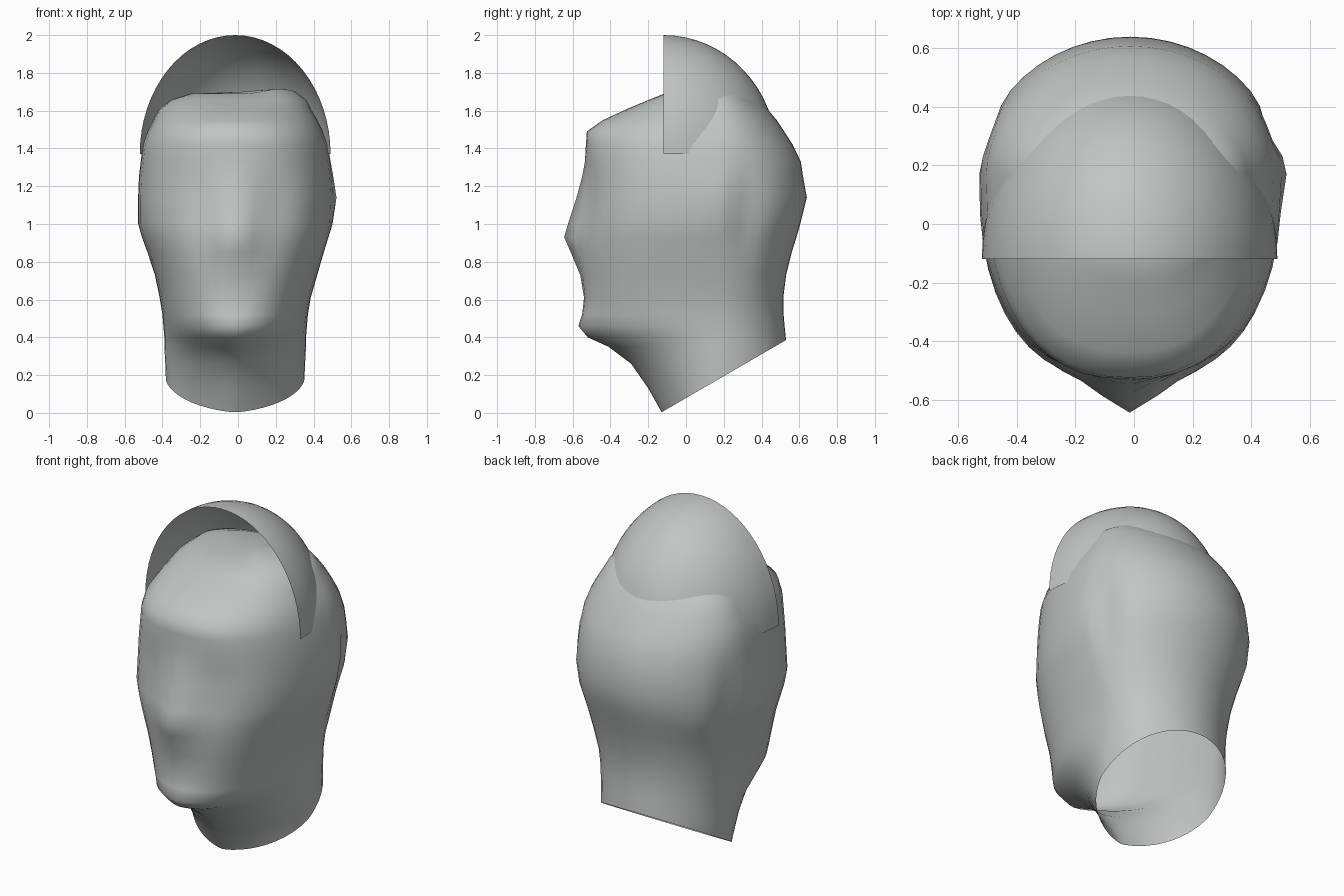
import bpy, bmesh, math
from mathutils import Vector

if "Cube" in bpy.data.objects:
    bpy.data.objects.remove(bpy.data.objects["Cube"])

def material(name, rgb):
    m = bpy.data.materials.new(name)
    m.diffuse_color = (*rgb, 1)
    m.use_nodes = True
    m.node_tree.nodes["Principled BSDF"].inputs["Base Color"].default_value = m.diffuse_color
    return m

grey = material("pale grey", (0.53, 0.565, 0.55))

def add_object(name, bm, angle):
    bmesh.ops.recalc_face_normals(bm, faces=bm.faces)
    mesh = bpy.data.meshes.new(name)
    bm.to_mesh(mesh)
    bm.free()
    ob = bpy.data.objects.new(name, mesh)
    bpy.context.collection.objects.link(ob)
    mesh.materials.append(grey)
    bpy.context.view_layer.objects.active = ob
    ob.select_set(True)
    bpy.ops.object.shade_smooth_by_angle(angle=math.radians(angle))
    ob.select_set(False)
    return ob

def gauss(v, centre, width):
    return math.exp(-((v - centre) / width) ** 2)

# Head sections: height, front y, back y, left x, right x, front squareness, nose depth
SECTIONS = [
    (-0.03, -0.11, 0.55, -0.38, 0.35, 1.5, 0),
    (0.13, -0.20, 0.55, -0.38, 0.35, 1.55, 0),
    (0.26, -0.29, 0.54, -0.385, 0.355, 1.65, 0),
    (0.35, -0.41, 0.532, -0.39, 0.36, 1.65, 0),
    (0.40, -0.52, 0.528, -0.39, 0.36, 1.75, 0),
    (0.46, -0.57, 0.522, -0.395, 0.365, 1.95, 0),
    (0.52, -0.55, 0.517, -0.40, 0.37, 2.15, 0),
    (0.61, -0.54, 0.515, -0.415, 0.385, 2.3, 0),
    (0.73, -0.545, 0.53, -0.44, 0.42, 2.4, 0.015),
    (0.85, -0.55, 0.56, -0.48, 0.455, 2.45, 0.06),
    (0.93, -0.55, 0.585, -0.51, 0.48, 2.45, 0.095),
    (1.00, -0.545, 0.605, -0.53, 0.50, 2.45, 0.08),
    (1.14, -0.53, 0.64, -0.53, 0.505, 2.45, 0.05),
    (1.25, -0.525, 0.62, -0.525, 0.50, 2.45, 0.025),
    (1.33, -0.525, 0.608, -0.515, 0.49, 2.45, 0.01),
    (1.42, -0.53, 0.565, -0.505, 0.475, 2.4, 0),
    (1.49, -0.525, 0.52, -0.48, 0.45, 2.35, 0),
    (1.55, -0.44, 0.48, -0.45, 0.42, 2.25, 0),
    (1.61, -0.31, 0.43, -0.415, 0.385, 2.2, 0),
    (1.66, -0.19, 0.37, -0.35, 0.36, 2.2, 0),
    (1.69, -0.11, 0.30, -0.25, 0.30, 2.2, 0),
]
SIDES = 48
MID_Y = 0.17

bm = bmesh.new()
rings = []
for z, front, back, left, right, square, nose in SECTIONS:
    ring = []
    cx, w = (left + right) / 2, (right - left) / 2
    for i in range(SIDES):
        a = math.tau * i / SIDES
        c, s = math.cos(a), math.sin(a)
        e = 2 / square if s < 0 else 1.0
        x = cx + w * math.copysign(abs(c) ** e, c)
        y = MID_Y + (back - MID_Y if s > 0 else front - MID_Y) * abs(s) ** e
        if s < 0:
            # nose ridge and shallow eye sockets
            y -= nose * gauss(x, -0.015, 0.105)
            y += 0.015 * gauss(abs(x), 0.2, 0.1) * gauss(z, 1.12, 0.12)
        # ear ridge with a hollow behind it
        if c > 0.6:
            x += 0.025 * gauss(y, 0.2, 0.05) * gauss(z, 1.14, 0.1)
        if abs(c) > 0.5:
            x -= math.copysign(0.035, c) * gauss(y, 0.31, 0.08) * gauss(z, 1.03, 0.2)
        # slight rise on one side of the crown
        lift = 0.025 * gauss(x, 0.22, 0.1) if z > 1.68 else 0
        ring.append(bm.verts.new((x, y, z + lift)))
    rings.append(ring)
for low, high in zip(rings, rings[1:]):
    for i in range(SIDES):
        j = (i + 1) % SIDES
        bm.faces.new((low[i], low[j], high[j], high[i]))
# crown
tip = bm.verts.new((0.02, 0.1, 1.70))
for i in range(SIDES):
    bm.faces.new((rings[-1][i], rings[-1][(i + 1) % SIDES], tip))
# slanted open neck
bmesh.ops.bisect_plane(bm, geom=bm.verts[:] + bm.edges[:] + bm.faces[:],
                       plane_co=Vector((0, -0.13, 0.003)),
                       plane_no=Vector((0, -0.58, 1)), clear_inner=True)
add_object("head", bm, 100)

# Hair cap: open quarter of an ellipsoid
bm = bmesh.new()
COLS, ROWS = 32, 16
top = bm.verts.new((-0.015, -0.12, 2.0))
previous = None
for r in range(1, ROWS + 1):
    p = math.pi / 2 * r / ROWS
    row = []
    for k in range(COLS + 1):
        a = math.pi * k / COLS
        row.append(bm.verts.new((-0.015 + 0.505 * math.sin(p) * math.cos(a),
                                 -0.12 + 0.60 * math.sin(p) * math.sin(a),
                                 1.37 + 0.63 * math.cos(p))))
    for k in range(COLS):
        if previous:
            bm.faces.new((previous[k], row[k], row[k + 1], previous[k + 1]))
        else:
            bm.faces.new((top, row[k], row[k + 1]))
    previous = row
add_object("hair_cap", bm, 60)
